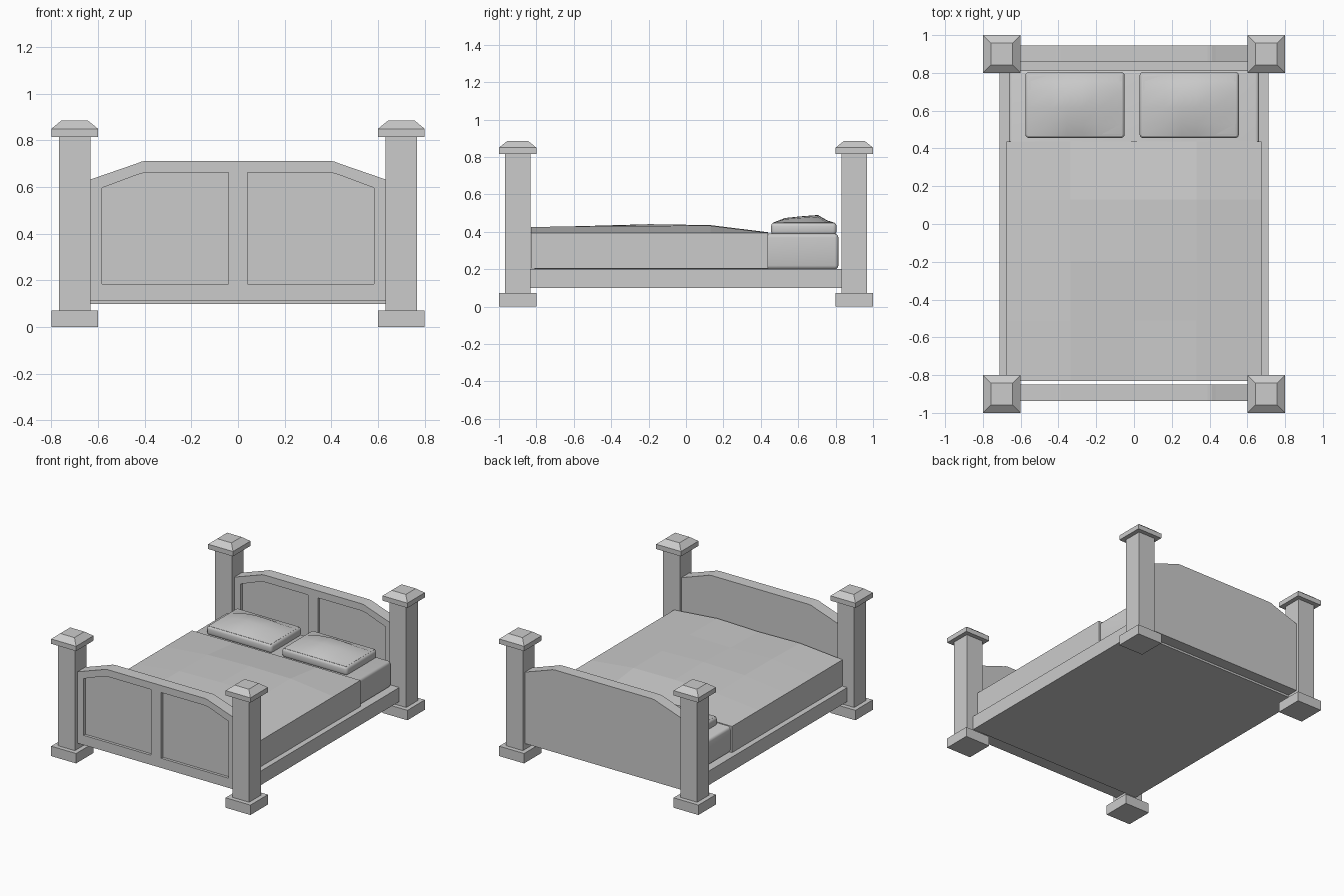
import bpy, bmesh

if "Cube" in bpy.data.objects:
    bpy.data.objects.remove(bpy.data.objects["Cube"])


def finish(name, bm, smooth=False):
    bmesh.ops.recalc_face_normals(bm, faces=bm.faces[:])
    me = bpy.data.meshes.new(name)
    bm.to_mesh(me)
    bm.free()
    ob = bpy.data.objects.new(name, me)
    bpy.context.collection.objects.link(ob)
    bpy.ops.object.select_all(action='DESELECT')
    ob.select_set(True)
    bpy.context.view_layer.objects.active = ob
    if smooth:
        bpy.ops.object.shade_smooth_by_angle(angle=0.6)
    return ob


def add_box(bm, lo, hi):
    verts = bmesh.ops.create_cube(bm, size=1)["verts"]
    for v in verts:
        v.co = [(lo[i] + hi[i]) / 2 + v.co[i] * (hi[i] - lo[i]) for i in range(3)]
    return verts


def box(name, lo, hi, bevel=0, segments=3):
    bm = bmesh.new()
    add_box(bm, lo, hi)
    if bevel:
        bmesh.ops.bevel(bm, geom=bm.edges[:], offset=bevel, segments=segments,
                        profile=0.5, affect='EDGES')
    return finish(name, bm, bevel > 0)


def prism(name, outline, y0, y1):
    """Extrude an xz outline from y0 to y1."""
    bm = bmesh.new()
    face = bm.faces.new([bm.verts.new((x, y0, z)) for x, z in outline])
    ext = bmesh.ops.extrude_face_region(bm, geom=[face])["geom"]
    bmesh.ops.translate(bm, vec=(0, y1 - y0, 0),
                        verts=[g for g in ext if isinstance(g, bmesh.types.BMVert)])
    return finish(name, bm)


def draped(name, xs, ys, height, z_bottom, smooth=False):
    """Soft top surface with straight sides down to z_bottom."""
    bm = bmesh.new()
    g = [[bm.verts.new((x, y, height(i, j))) for i, x in enumerate(xs)]
         for j, y in enumerate(ys)]
    for j in range(len(ys) - 1):
        for i in range(len(xs) - 1):
            bm.faces.new((g[j][i], g[j][i + 1], g[j + 1][i + 1], g[j + 1][i]))
    rim = [e for e in bm.edges if e.is_boundary]
    ext = bmesh.ops.extrude_edge_only(bm, edges=rim)["geom"]
    for v in ext:
        if isinstance(v, bmesh.types.BMVert):
            v.co.z = z_bottom
    bmesh.ops.holes_fill(bm, edges=[e for e in bm.edges if e.is_boundary], sides=0)
    return finish(name, bm, smooth)


# Four corner posts: foot, shaft, chamfered cap
for side, sx in (("left", -1), ("right", 1)):
    for end, sy in (("foot", -1), ("head", 1)):
        bm = bmesh.new()
        cx, cy = 0.7 * sx, 0.9 * sy
        for r, z0, z1, top in ((0.10, 0, 0.072, 0.10), (0.068, 0.072, 0.815, 0.068),
                               (0.10, 0.815, 0.85, 0.10), (0.10, 0.85, 0.885, 0.057)):
            for v in add_box(bm, (cx - r, cy - r, z0), (cx + r, cy + r, z1)):
                if v.co.z > (z0 + z1) / 2:
                    v.co.x = cx + (v.co.x - cx) * top / r
                    v.co.y = cy + (v.co.y - cy) * top / r
        finish(f"{end}_{side}_post", bm)

# Arched boards with two recessed panels on the front face
half = [(0.635, 0.115), (0.635, 0.632), (0.432, 0.702), (0.412, 0.71), (0.39, 0.713)]
arch = half + [(-x, z) for x, z in reversed(half)]
panel = [(0.04, 0.185), (0.582, 0.185), (0.582, 0.597), (0.432, 0.653),
         (0.412, 0.659), (0.39, 0.662), (0.04, 0.662)]
for name, y0, y1 in (("footboard", -0.938, -0.85), ("headboard", 0.86, 0.945)):
    board = prism(name, arch, y0, y1)
    for s in (-1, 1):
        cutter = prism("panel_cutter", [(s * x, z) for x, z in panel], y0 - 0.05, y0 + 0.02)
        cutter.hide_render = True
        mod = board.modifiers.new("recess", 'BOOLEAN')
        mod.operation = 'DIFFERENCE'
        mod.solver = 'EXACT'
        mod.object = cutter
        bpy.context.view_layer.objects.active = board
        bpy.ops.object.modifier_apply(modifier=mod.name)
        bpy.data.objects.remove(cutter)

# Base and mattress
box("bed_base", (-0.712, -0.832, 0.1), (0.712, 0.862, 0.202))
box("mattress", (-0.662, -0.82, 0.2), (0.662, 0.815, 0.39), 0.02)

# Blanket with a gently uneven top
rows = ((0.395, 0.424, 0.418, 0.426, 0.395), (0.395, 0.432, 0.425, 0.43, 0.395),
        (0.395, 0.434, 0.441, 0.432, 0.395), (0.395, 0.428, 0.436, 0.433, 0.395),
        (0.395, 0.397, 0.398, 0.397, 0.395))
draped("blanket", (-0.676, -0.335, 0, 0.33, 0.676), (-0.83, -0.51, -0.195, 0.13, 0.438),
       lambda i, j: rows[j][i], 0.205)

# Pillows: rounded cushion with a plump top
ridge = (0, 0.025, 0.034, 0.041, 0.012, 0)
swell = (0, 0.75, 1, 0.95, 0.75, 0)
for side, cx in (("left", -0.3125), ("right", 0.2925)):
    box(f"{side}_pillow", (cx - 0.263, 0.455, 0.383), (cx + 0.263, 0.805, 0.45), 0.02)
    draped(f"{side}_pillow_top", [cx + d for d in (-0.25, -0.13, -0.04, 0.04, 0.13, 0.25)],
           (0.465, 0.53, 0.615, 0.705, 0.755, 0.795),
           lambda i, j: 0.449 + ridge[j] * swell[i], 0.42, True)
